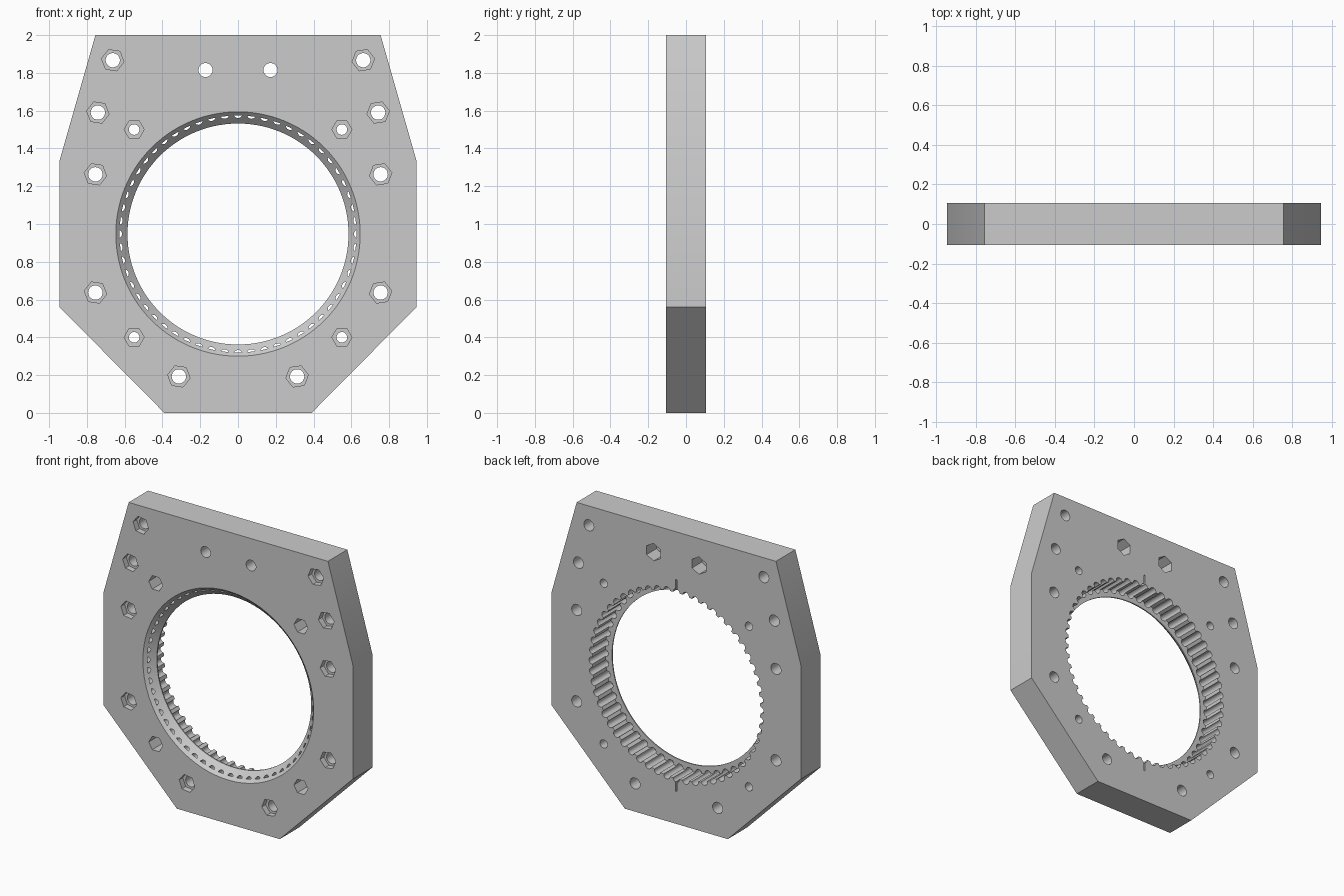
import bpy, bmesh, math
from mathutils import Vector

cube = bpy.data.objects.get("Cube")
if cube:
    bpy.data.objects.remove(cube, do_unlink=True)

HALF = 0.105            # half the plate thickness
CENTRE = 0.947          # height of the bore axis
OUT = 0.2               # cutters reach past the plate to here
TEETH = 56


def add_stack(bm, loops):
    """Skin a row of equal point loops and cap both ends."""
    rings = [[bm.verts.new(p) for p in loop] for loop in loops]
    n = len(rings[0])
    for a, b in zip(rings, rings[1:]):
        for i in range(n):
            j = (i + 1) % n
            bm.faces.new((a[i], a[j], b[j], b[i]))
    bm.faces.new(rings[0])
    bm.faces.new(rings[-1])


def ring(x, z, r, y, sides, turn=0.0):
    angles = [turn + math.tau * i / sides for i in range(sides)]
    return [Vector((x + r * math.cos(a), y, z + r * math.sin(a))) for a in angles]


def add_rod(bm, x, z, r, y0, y1, sides, turn=0.0):
    add_stack(bm, [ring(x, z, r, y, sides, turn) for y in (y0, y1)])


def finish(bm, name):
    bmesh.ops.recalc_face_normals(bm, faces=bm.faces)
    mesh = bpy.data.meshes.new(name)
    bm.to_mesh(mesh)
    bm.free()
    obj = bpy.data.objects.new(name, mesh)
    bpy.context.collection.objects.link(obj)
    return obj


def cut(target, bm, name):
    cutter = finish(bm, name)
    cutter.hide_render = True
    mod = target.modifiers.new(name, "BOOLEAN")
    mod.operation = "DIFFERENCE"
    mod.solver = "EXACT"
    mod.object = cutter
    bpy.context.view_layer.objects.active = target
    bpy.ops.object.modifier_apply(modifier=name)
    bpy.data.objects.remove(cutter, do_unlink=True)


# Eight-sided plate
right = [(0.39, 0), (0.945, 0.56), (0.945, 1.335), (0.755, 2)]
outline = right + [(-x, z) for x, z in reversed(right)]
bm = bmesh.new()
add_stack(bm, [[Vector((x, y, z)) for x, z in outline] for y in (-HALF, HALF)])
plate = finish(bm, "mounting_plate")

grey = bpy.data.materials.new("light grey")
grey.use_nodes = True
colour = (0.6, 0.6, 0.6, 1)
grey.diffuse_color = colour
grey.node_tree.nodes["Principled BSDF"].inputs["Base Color"].default_value = colour
plate.data.materials.append(grey)

# Bore: front cone, thin lip, wider rear section
bm = bmesh.new()
profile = [(0.647 + OUT - HALF, -OUT), (0.585, -0.043), (0.585, -0.035),
           (0.637, -0.035), (0.637, OUT)]
add_stack(bm, [ring(0, CENTRE, r, y, 2 * TEETH) for r, y in profile])
cut(plate, bm, "bore_cutter")

# Rounded grooves that break through the cone as narrow slots
bm = bmesh.new()
for i in range(TEETH):
    a = math.pi / 2 + math.tau * i / TEETH
    add_rod(bm, 0.638 * math.cos(a), CENTRE + 0.638 * math.sin(a),
            0.024, -0.085, OUT, 16, a + 0.1)
cut(plate, bm, "groove_cutter")

# Index notches on the rear face, above and below the bore
bm = bmesh.new()
for s in (-1, 1):
    w, z0, z1 = 0.006, CENTRE + s * 0.625, CENTRE + s * 0.725
    section = [(-w, z0), (w, z0), (w, z1), (-w, z1)]
    add_stack(bm, [[Vector((x, y, z)) for x, z in section] for y in (0.06, OUT)])
cut(plate, bm, "notch_cutter")

# Bolt holes with six-sided nut pockets, mirrored left and right
bolts = [(0.663, 1.867), (0.742, 1.59), (0.755, 1.263), (0.755, 0.637), (0.313, 0.193)]
screws = [(0.55, 1.5), (0.55, 0.4)]
hangers = [(0.172, 1.815)]
shafts, pockets = bmesh.new(), bmesh.new()
for s in (-1, 1):
    for x, z in bolts:
        add_rod(shafts, s * x, z, 0.038, -OUT, OUT, 24)
        add_rod(pockets, s * x, z, 0.06, -OUT, -0.065, 6, s * 0.15)
    for x, z in screws:
        add_rod(shafts, s * x, z, 0.028, -OUT, OUT, 24)
        add_rod(pockets, s * x, z, 0.053, -OUT, 0.0, 6)
    for x, z in hangers:
        add_rod(shafts, s * x, z, 0.037, -OUT, OUT, 24)
        add_rod(pockets, s * x, z, 0.06, 0.0, OUT, 6, math.pi / 6)
cut(plate, shafts, "shaft_cutter")
cut(plate, pockets, "pocket_cutter")

# Smooth the curved walls, keep the edges crisp
bpy.ops.object.select_all(action="DESELECT")
plate.select_set(True)
bpy.context.view_layer.objects.active = plate
bpy.ops.object.shade_smooth_by_angle(angle=math.radians(30))
